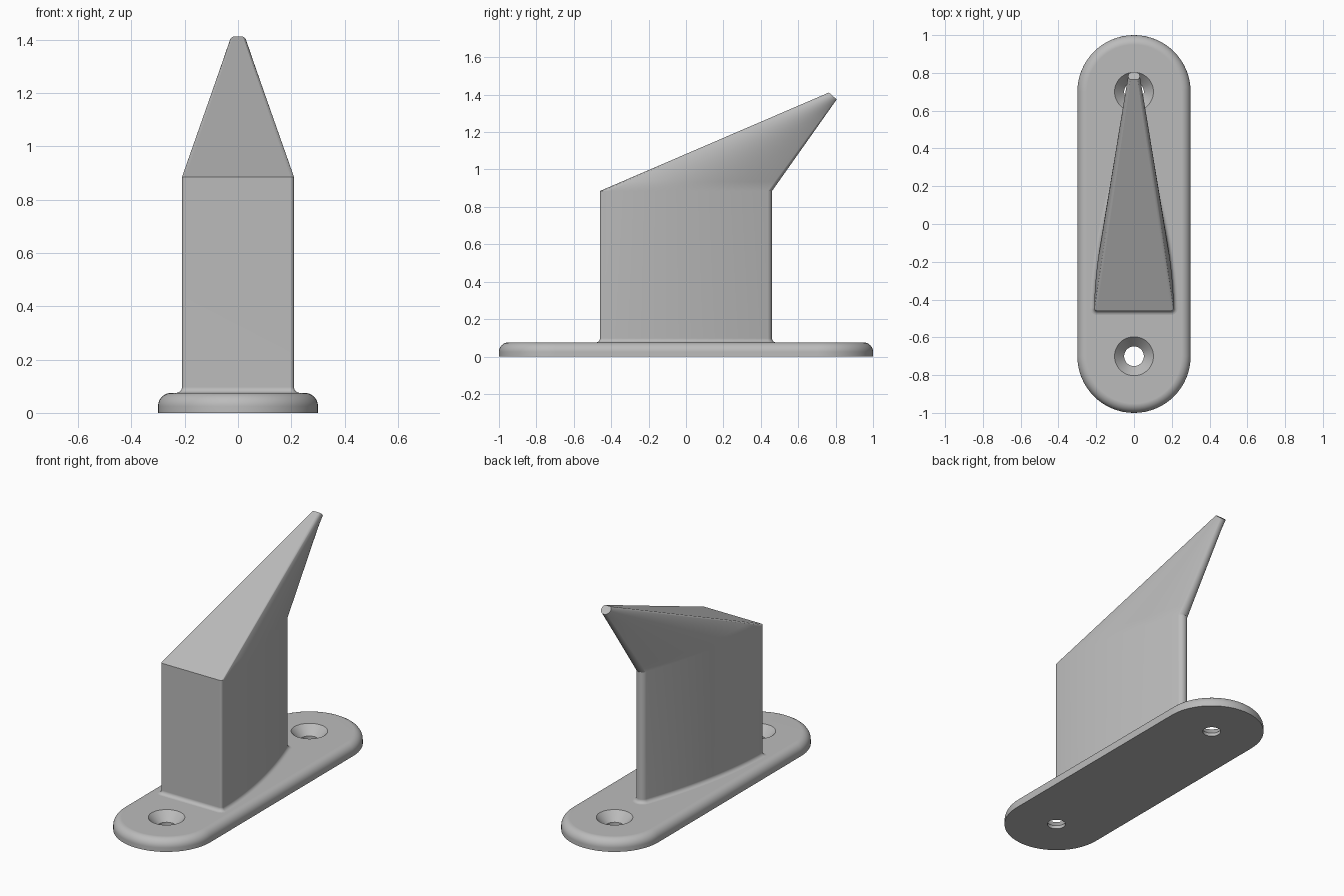
import bpy, bmesh
from math import sin, cos, pi, radians
from mathutils import Vector

cube = bpy.data.objects.get("Cube")
if cube:
    bpy.data.objects.remove(cube, do_unlink=True)

grey = bpy.data.materials.new("light grey")
grey.use_nodes = True
COLOUR = (0.5, 0.5, 0.5, 1)
grey.diffuse_color = COLOUR
grey.node_tree.nodes["Principled BSDF"].inputs["Base Color"].default_value = COLOUR

PLATE_TOP = 0.075
BODY_TOP = 0.885


def skin(name, rings):
    """Closed solid through a stack of rings with equal point counts."""
    bm = bmesh.new()
    loops = [[bm.verts.new(p) for p in ring] for ring in rings]
    for a, b in zip(loops, loops[1:]):
        for i in range(len(a)):
            j = (i + 1) % len(a)
            bm.faces.new((a[i], a[j], b[j], b[i]))
    bm.faces.new(loops[0][::-1])
    bm.faces.new(loops[-1])
    bmesh.ops.recalc_face_normals(bm, faces=bm.faces[:])
    mesh = bpy.data.meshes.new(name)
    bm.to_mesh(mesh)
    bm.free()
    mesh.materials.append(grey)
    obj = bpy.data.objects.new(name, mesh)
    bpy.context.collection.objects.link(obj)
    return obj


def activate(obj):
    bpy.ops.object.select_all(action='DESELECT')
    obj.select_set(True)
    bpy.context.view_layer.objects.active = obj


def smooth(obj, degrees):
    activate(obj)
    bpy.ops.object.shade_smooth_by_angle(angle=radians(degrees))
    mod = obj.modifiers.new("weighted normals", 'WEIGHTED_NORMAL')
    mod.keep_sharp = True


def circle(r, y, z, n=48):
    return [(r * cos(2 * pi * i / n), y + r * sin(2 * pi * i / n), z) for i in range(n)]


def stadium(r, z, n=32):
    pts = []
    for side in (0, 1):
        for i in range(n + 1):
            a = pi * (side + i / n)
            pts.append((r * cos(a), (0.7 if side == 0 else -0.7) + r * sin(a), z))
    return pts


# Mounting plate with a rounded upper rim
R = 0.05
rim = [pi / 2 * k / 10 for k in range(11)]
plate = skin("mounting_plate", [stadium(0.3, 0)] + [
    stadium(0.3 - R + R * cos(a), PLATE_TOP - R + R * sin(a)) for a in rim])

# Countersunk screw holes
for y in (-0.7, 0.7):
    cutter = skin("hole_cutter", [circle(0.052, y, -0.05), circle(0.052, y, 0.02),
                                  circle(0.103, y, PLATE_TOP), circle(0.103, y, 0.2)])
    cutter.hide_render = True
    mod = plate.modifiers.new("hole", 'BOOLEAN')
    mod.operation = 'DIFFERENCE'
    mod.solver = 'EXACT'
    mod.object = cutter
    activate(plate)
    bpy.ops.object.modifier_apply(modifier=mod.name)
    bpy.data.objects.remove(cutter, do_unlink=True)
smooth(plate, 25)

# Half of the body section: (x, y, matching angle round the tip)
half = []
for k in range(13):                      # small front corner
    a = pi / 2 * k / 12
    half.append((0.195 + 0.015 * sin(a), -0.445 - 0.015 * cos(a), radians(37 + 23 * k / 12)))
for k in range(1, 24):                   # bowed side
    t = k / 24
    half.append((0.21 - 0.177 * t ** 1.8, -0.445 + 0.882 * t, radians(60 + 90 * t)))
for k in range(11):                      # rounded trailing edge
    a = radians(20 + 70 * k / 10)
    half.append((0.035 * cos(a), 0.425 + 0.035 * sin(a), radians(150 + 30 * k / 10)))
section = half + [(-x, y, -a) for x, y, a in half[-2::-1]]


def body_ring(z, grow=0.0):
    pts = [Vector((x, y, z)) for x, y, _ in section]
    ring = []
    for i, p in enumerate(pts):
        d = (pts[(i + 1) % len(pts)] - pts[i - 1]).normalized()
        ring.append(p + grow * Vector((d.y, -d.x, 0)))
    return ring


# Upright body with a small fillet at its foot
F = 0.022
foot = [pi / 2 * k / 6 for k in range(7)]
rings = [body_ring(PLATE_TOP - 0.01, F)]
rings += [body_ring(PLATE_TOP + F - F * cos(a), F - F * sin(a)) for a in foot]

# Slanted spike, drawn from the body section to a small tilted tip
up = Vector((0, -0.75, 0.66))
centre = Vector((0, 0.7825, 1.395))
tip = [centre + 0.031 * (Vector((sin(a), 0, 0)) + cos(a) * up) for _, _, a in section]
base = body_ring(BODY_TOP)
STEPS = 10
for k in range(STEPS + 1):
    rings.append([p.lerp(q, k / STEPS) for p, q in zip(base, tip)])
smooth(skin("body_and_spike", rings), 16)
